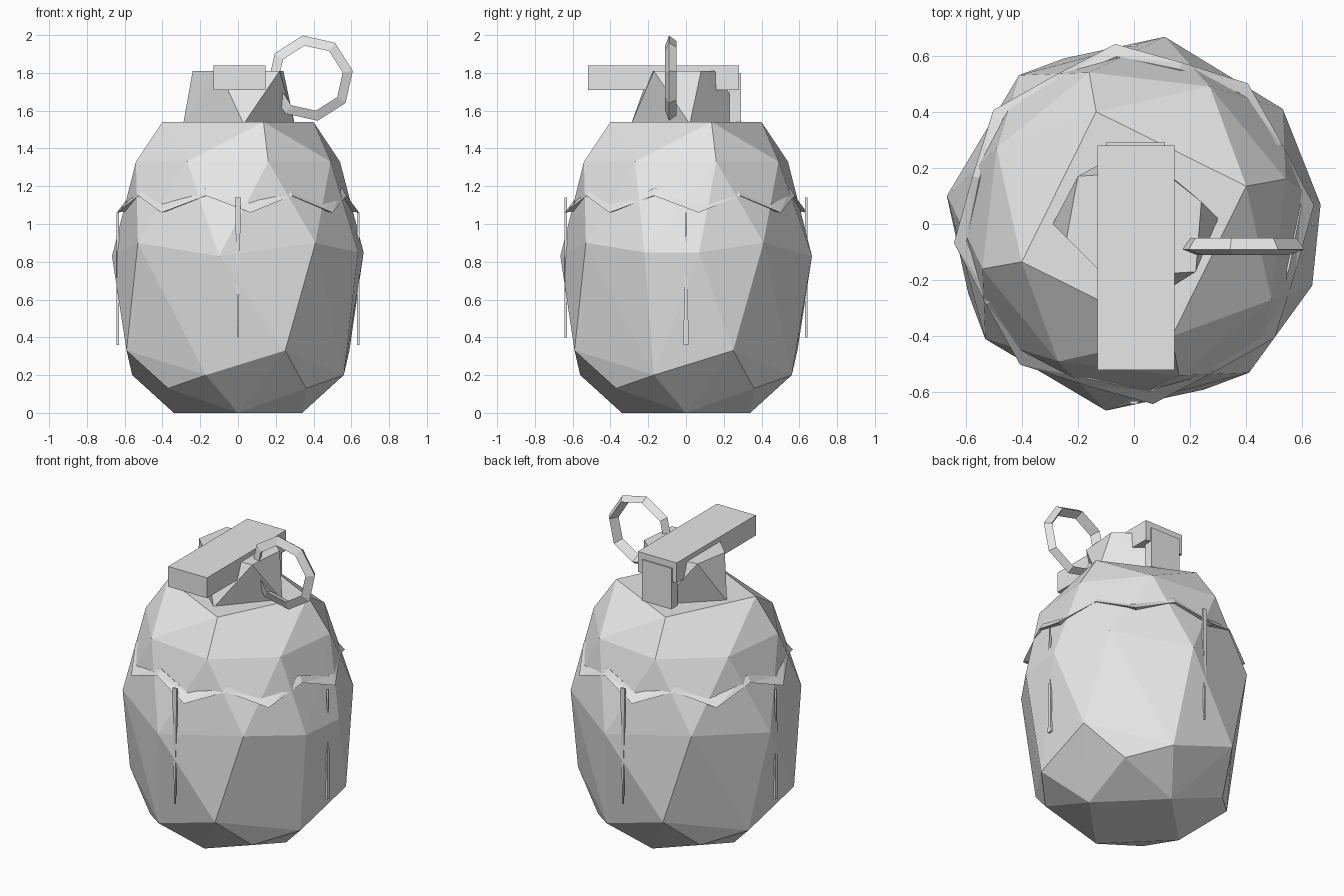
import bpy, bmesh
from math import sin, cos, radians, pi
from mathutils import Vector

if "Cube" in bpy.data.objects:
    bpy.data.objects.remove(bpy.data.objects["Cube"])

grey = bpy.data.materials.new("light_grey")
grey.diffuse_color = (0.8, 0.8, 0.8, 1)
grey.use_nodes = True
grey.node_tree.nodes["Principled BSDF"].inputs["Base Color"].default_value = grey.diffuse_color


def finish(bm, name):
    bmesh.ops.recalc_face_normals(bm, faces=bm.faces[:])
    me = bpy.data.meshes.new(name)
    bm.to_mesh(me)
    bm.free()
    me.materials.append(grey)
    ob = bpy.data.objects.new(name, me)
    bpy.context.collection.objects.link(ob)
    return ob


def hull(name, pts):
    bm = bmesh.new()
    for p in pts:
        bm.verts.new(p)
    res = bmesh.ops.convex_hull(bm, input=bm.verts[:])
    junk = [v for v in res["geom_interior"] if isinstance(v, bmesh.types.BMVert)]
    bmesh.ops.delete(bm, geom=junk, context='VERTS')
    return finish(bm, name)


def box(name, x0, x1, y0, y1, z0, z1):
    return hull(name, [(x, y, z) for x in (x0, x1) for y in (y0, y1) for z in (z0, z1)])


def closed_tube(name, loops):
    """Skin a closed ring of equal cross-sections."""
    bm = bmesh.new()
    rows = [[bm.verts.new(p) for p in lp] for lp in loops]
    n, m = len(rows), len(rows[0])
    for i in range(n):
        a, b = rows[i], rows[(i + 1) % n]
        for j in range(m):
            k = (j + 1) % m
            bm.faces.new((a[j], a[k], b[k]))
            bm.faces.new((a[j], b[k], b[j]))
    return finish(bm, name)


def quarter_turns(x, y, z):
    return [(x, y, z), (-y, x, z), (-x, -y, z), (y, -x, z)]


# faceted body: corner points repeated in quarter turns
body = []
for p in [(0, -0.34, 0), (0.36, -0.37, 0.13), (-0.17, -0.56, 0.2), (0.25, -0.59, 0.33),
          (0.41, -0.53, 0.9), (0.16, -0.54, 1.33), (-0.27, -0.49, 1.33), (0.135, -0.4, 1.54)]:
    body += quarter_turns(*p)
# widest corners, slightly uneven
body += [(-0.1, -0.665, 0.83), (0.11, 0.667, 0.83), (-0.667, 0.1, 0.83),
         (0.665, 0.07, 0.85), (0.635, -0.22, 0.85)]
hull("body", body)

# zigzag band round the shoulder
low = [(0.645, 1.06), (0.60, 1.11), (0.52, 1.08)]
high = [(0.60, 1.15), (0.575, 1.19), (0.50, 1.15)]
loops = []
for i in range(16):
    a = radians(-129 + 22.5 * i)
    loops.append([(r * cos(a), r * sin(a), z) for r, z in (high if i % 2 else low)])
closed_tube("shoulder_band", loops)

# thin tapered strips on the four sides
for name, sx, sy, z0, z1, w0, w1 in [
        ("front_strip", 0, -1, 0.4, 1.14, 0.003, 0.015), ("back_strip", 0, 1, 0.4, 1.14, 0.003, 0.015),
        ("right_strip", 1, 0, 0.36, 1.06, 0.014, 0.003), ("left_strip", -1, 0, 0.36, 1.06, 0.014, 0.003)]:
    out, side = Vector((sx, sy, 0)), Vector((-sy, sx, 0))
    hull(name, [out * r + side * s * w + Vector((0, 0, z))
                for z, w in ((z0, w0), (z1, w1)) for s in (-1, 1) for r in (0.63, 0.642)])

# faceted neck
hull("neck", [(-0.29, 0, 1.53), (0.03, -0.29, 1.53), (0.3, 0.02, 1.53), (0, 0.28, 1.53),
              (-0.24, -0.05, 1.81), (-0.2, 0.17, 1.81), (-0.1, -0.19, 1.81),
              (0.22, -0.17, 1.81), (0.24, 0.08, 1.81), (0.1, 0.19, 1.81)])

# lever and its drop plate at the back
box("lever", -0.13, 0.145, -0.52, 0.28, 1.71, 1.84)
box("lever_back_plate", -0.1, 0.11, 0.23, 0.29, 1.54, 1.80)

# pull ring with a triangular section
loops = []
for i in range(8):
    a = 2 * pi * i / 8 + radians(10)
    loops.append([(0.382 + r * cos(a), y, 1.772 + r * sin(a))
                  for r, y in ((0.229, -0.09), (0.2, -0.05), (0.175, -0.11))])
closed_tube("pull_ring", loops)
